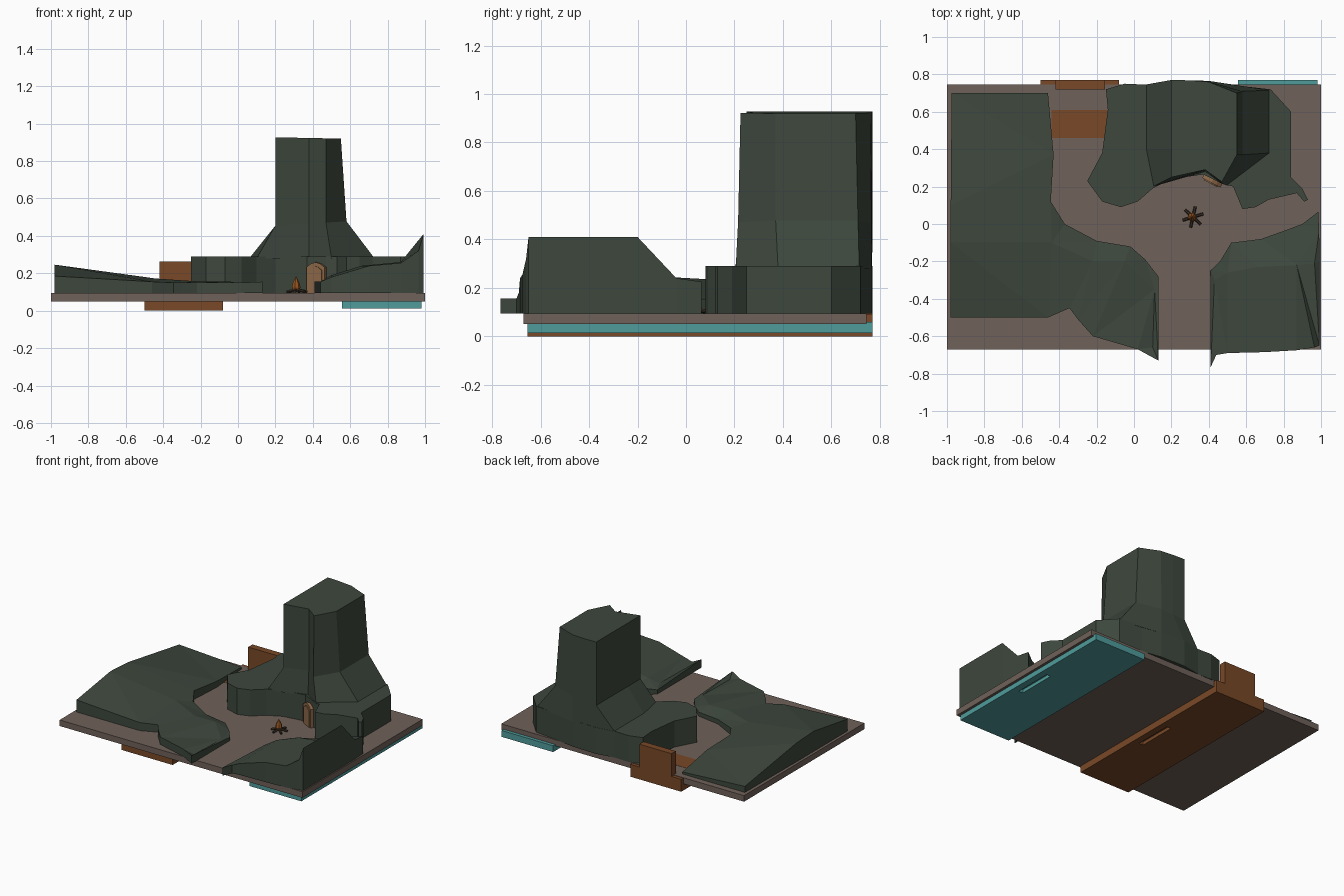
import bpy, bmesh, math
from mathutils import Vector, Matrix
from mathutils.geometry import delaunay_2d_cdt

if "Cube" in bpy.data.objects:
    bpy.data.objects.remove(bpy.data.objects["Cube"])

FLOOR = 0.094


def mat(name, r, g, b):
    m = bpy.data.materials.new(name)
    m.diffuse_color = (r, g, b, 1)
    m.use_nodes = True
    m.node_tree.nodes["Principled BSDF"].inputs["Base Color"].default_value = m.diffuse_color
    return m


ROCK = mat("dark_green_rock", 0.047, 0.063, 0.047)
EARTH = mat("brown_earth", 0.16, 0.12, 0.10)
RUST = mat("rust_orange", 0.19, 0.065, 0.02)
TEAL = mat("teal", 0.08, 0.33, 0.33)
WOOD = mat("tan_wood", 0.27, 0.14, 0.065)
LOG = mat("dark_log", 0.045, 0.03, 0.02)
FLAME = mat("flame", 0.3, 0.09, 0.015)


def finish(name, bm, material):
    bmesh.ops.recalc_face_normals(bm, faces=bm.faces)
    me = bpy.data.meshes.new(name)
    bm.to_mesh(me)
    bm.free()
    ob = bpy.data.objects.new(name, me)
    bpy.context.collection.objects.link(ob)
    if material:
        me.materials.append(material)
    return ob


def box(name, x0, x1, y0, y1, z0, z1, material=None):
    bm = bmesh.new()
    m = Matrix.Translation(((x0 + x1) / 2, (y0 + y1) / 2, (z0 + z1) / 2))
    bmesh.ops.create_cube(bm, size=1, matrix=m @ Matrix.Diagonal((x1 - x0, y1 - y0, z1 - z0, 1)))
    return finish(name, bm, material)


def loft(name, rings, material):
    bm = bmesh.new()
    vs = [[bm.verts.new(p) for p in r] for r in rings]
    n = len(rings[0])
    for a, b in zip(vs, vs[1:]):
        for i in range(n):
            j = (i + 1) % n
            bm.faces.new((a[i], a[j], b[j], b[i]))
    bm.faces.new(vs[0][::-1])
    bm.faces.new(vs[-1])
    return finish(name, bm, material)


def terrain(name, rim, ridge):
    """Solid ground: rim heights plus inner ridge points, walls down to the floor."""
    pts = rim + ridge
    n = len(rim)
    co, _, faces, orig, _, _ = delaunay_2d_cdt(
        [Vector(p[:2]) for p in pts], [], [list(range(n))], 1, 1e-5)
    bm = bmesh.new()
    vs = [bm.verts.new((c.x, c.y, pts[o[0]][2] if o else 0.15)) for c, o in zip(co, orig)]
    for f in faces:
        bm.faces.new([vs[i] for i in f])
    edges = [e for e in bm.edges if e.is_boundary]
    new = bmesh.ops.extrude_edge_only(bm, edges=edges)["geom"]
    for v in new:
        if isinstance(v, bmesh.types.BMVert):
            v.co.z = FLOOR
    bmesh.ops.holes_fill(bm, edges=[e for e in bm.edges if e.is_boundary], sides=0)
    return finish(name, bm, ROCK)


def tray(name, x0, x1, z0, material):
    """Sliding tray under the base with a finger groove in its underside."""
    ob = box(name, x0, x1, -0.655, 0.77, z0, 0.05, material)
    cut = box(name + "_cutter", x1 - 0.085, x1 - 0.05, -0.1, 0.19, z0 - 0.05, z0 + 0.025)
    cut.hide_render = True
    mod = ob.modifiers.new("groove", "BOOLEAN")
    mod.operation = "DIFFERENCE"
    mod.solver = "EXACT"
    mod.object = cut
    dg = bpy.context.evaluated_depsgraph_get()
    me = bpy.data.meshes.new_from_object(ob.evaluated_get(dg))
    ob.modifiers.clear()
    ob.data = me
    bpy.data.objects.remove(cut)


# base board and sliding trays
box("base_board", -1, 1, -0.67, 0.745, 0.05, 0.095, EARTH)
tray("orange_tray", -0.5, -0.08, 0.0, RUST)
tray("teal_tray", 0.555, 0.98, 0.013, TEAL)
box("orange_tray_lip", -0.5, -0.08, 0.745, 0.77, 0.05, 0.092, RUST)
box("teal_tray_lip", 0.555, 0.98, 0.745, 0.77, 0.05, 0.06, TEAL)
box("back_gate", -0.42, -0.155, 0.72, 0.77, 0.05, 0.262, RUST)
box("floor_panel", -0.44, -0.14, 0.46, 0.61, 0.06, 0.0965, RUST)

# left ground, sloping down from a ridge
terrain("left_ground", [
    (-.98, -.5, .185), (-.98, -.1, .246), (-.98, .1, .235), (-.975, .7, .14),
    (-.46, .7, .11), (-.43, .37, .14), (-.445, .12, .16), (-.37, 0, .145),
    (-.2, -.09, .13), (-.02, -.12, .125), (.06, -.19, .12), (.13, -.28, .12),
    (.13, -.73, .155), (.02, -.67, .15), (-.22, -.6, .15), (-.3, -.51, .15),
    (-.345, -.45, .15), (-.46, -.5, .155)],
    [(-.44, -.1, .172), (-.22, -.2, .157), (-.05, -.2, .157), (.11, -.35, .127), (.1, -.66, .13)])

# right ground, rising to a steep outer wall
terrain("right_ground", [
    (.41, -.25, .125), (.46, -.2, .14), (.52, -.1, .15), (.68, -.08, .18),
    (.82, -.03, .205), (.9, 0, .22), (.985, .065, .225), (.99, -.04, .24),
    (.992, -.2, .41), (.992, -.65, .41), (.965, -.66, .32), (.87, -.675, .255),
    (.7, -.685, .24), (.5, -.69, .18), (.44, -.7, .155), (.41, -.765, .155)],
    [(.43, -.3, .15), (.5, -.26, .19), (.66, -.23, .24), (.87, -.22, .26), (.965, -.21, .32)])

# rock shelf around the tower
shelf = [(-.15, .72), (-.05, .75), (.06, .745), (.2, .77), (.4, .765), (.55, .74),
         (.73, .72), (.84, .6), (.84, .25), (.9, .19), (.93, .13), (.91, .12),
         (.87, .165), (.72, .13), (.65, .09), (.58, .08), (.53, .2), (.47, .215),
         (.37, .265), (.2, .24), (.1, .19), (.02, .12), (-.07, .09), (-.17, .12),
         (-.25, .23), (-.17, .38), (-.14, .61)]
loft("rock_shelf", [[(x, y, z) for x, y in shelf] for z in (FLOOR, 0.29)], ROCK)

# tower with a flared foot
foot = [(.1, .2), (.38, .28), (.5, .205), (.73, .38), (.73, .715), (.4, .765), (.2, .768), (.06, .745), (.06, .4)]
waist = [(.2, .25), (.38, .29), (.47, .215), (.58, .37), (.58, .71), (.4, .765), (.3, .768), (.2, .77), (.2, .4)]
top = [(.2, .25), (.38, .29), (.47, .225), (.55, .37), (.55, .70), (.4, .76), (.3, .768), (.2, .77), (.2, .4)]
loft("rock_tower", [[(x, y, 0.28) for x, y in foot],
                    [(x, y, 0.455 + 0.06 * (x - .2)) for x, y in waist],
                    [(x, y, 0.927 - 0.02 * (x - .2)) for x, y in top]], ROCK)


# pointed door with a frame
def door(name, w, h, front, back, material):
    m = Matrix.Translation((.423, .238, FLOOR)) @ Matrix.Rotation(math.radians(-28), 4, "Z")
    prof = [(-w, 0), (w, 0), (w, h * .84), (w * .5, h * .95), (0, h), (-w * .5, h * .95), (-w, h * .84)]
    return loft(name, [[m @ Vector((x, y, z)) for x, z in prof] for y in (front, back)], material)


door("door_frame", 0.055, 0.165, -0.02, 0.025, WOOD)
door("door_panel", 0.04, 0.145, -0.026, 0.02, WOOD)

# campfire: leaning logs around a flame
for i in range(6):
    a = i * math.tau / 6 + 0.3
    bm = bmesh.new()
    m = (Matrix.Translation((.315, .037, .107)) @ Matrix.Rotation(a, 4, "Z")
         @ Matrix.Translation((.03, 0, 0)) @ Matrix.Rotation(math.radians(102), 4, "Y"))
    bmesh.ops.create_cone(bm, cap_ends=True, segments=6, radius1=.008, radius2=.008, depth=.055, matrix=m)
    finish("fire_log", bm, LOG)
loft("fire_flame", [[(.31 + r * math.cos(k * math.tau / 7), .037 + r * math.sin(k * math.tau / 7), z)
                     for k in range(7)]
                    for r, z in ((.014, .1), (.024, .125), (.02, .145), (.01, .165), (.002, .182))], FLAME)
